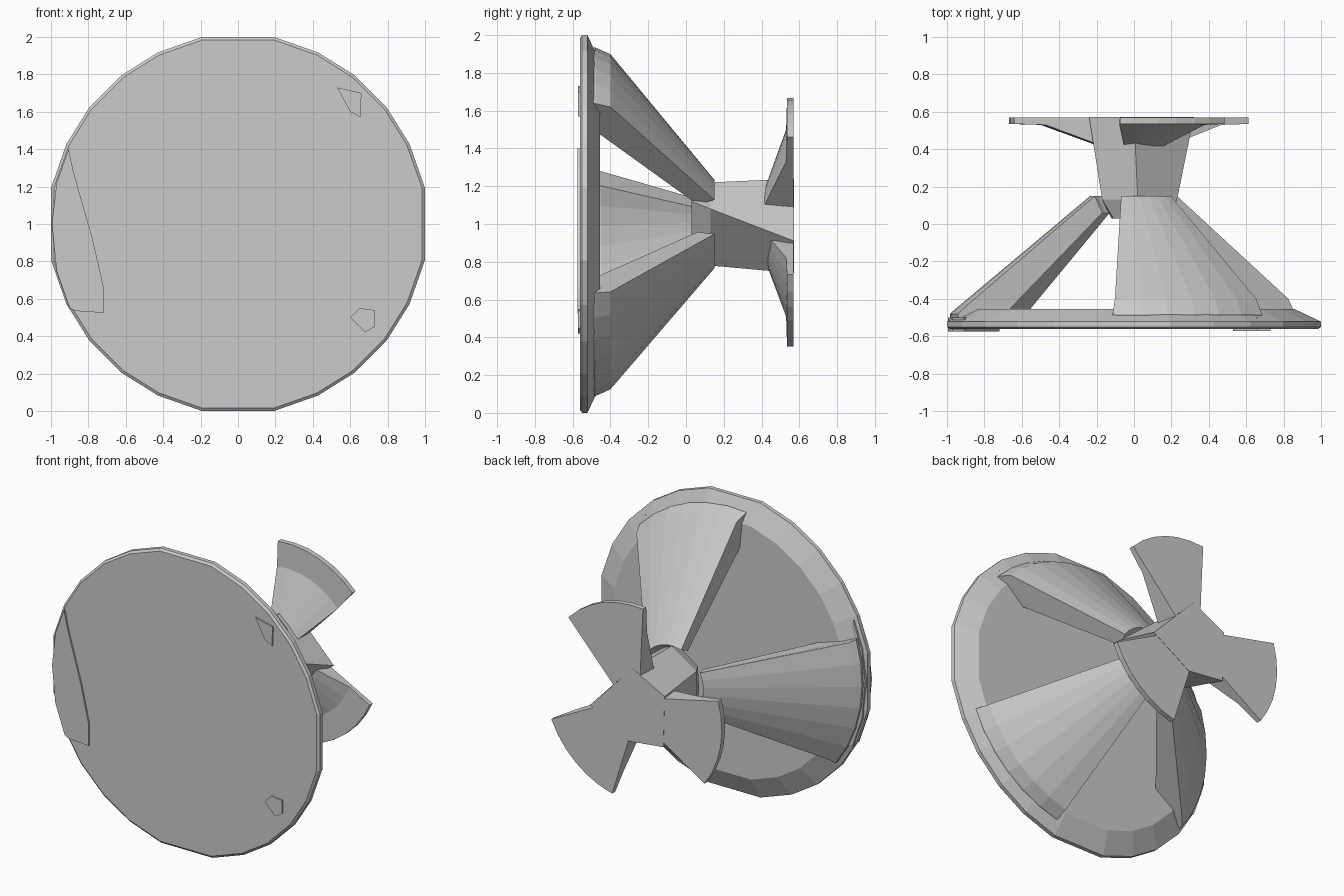
import bpy, bmesh, math

if "Cube" in bpy.data.objects:
    bpy.data.objects.remove(bpy.data.objects["Cube"])


def finish(name, bm):
    bmesh.ops.remove_doubles(bm, verts=bm.verts, dist=1e-5)
    bmesh.ops.recalc_face_normals(bm, faces=bm.faces)
    mesh = bpy.data.meshes.new(name)
    bm.to_mesh(mesh)
    bm.free()
    obj = bpy.data.objects.new(name, mesh)
    bpy.context.collection.objects.link(obj)
    return obj


def loft(name, rings, closed=False):
    """Skin equal-length closed rings and cap both ends."""
    bm = bmesh.new()
    vs = [[bm.verts.new(p) for p in ring] for ring in rings]
    n = len(rings[0])
    for a, b in zip(vs, vs[1:]):
        for i in range(n):
            j = (i + 1) % n
            bm.faces.new((a[i], a[j], b[j], b[i]))
    bm.faces.new(vs[0])
    bm.faces.new(vs[-1])
    return finish(name, bm)


def fan(name, centre, profile, steps=6):
    """Sweep an (r, y, half_angle) section around the y axis about a centre angle."""
    rings = []
    for i in range(steps + 1):
        t = 2 * i / steps - 1
        ring = []
        for r, y, half in profile:
            a = math.radians(centre + half * t)
            ring.append((r * math.cos(a), y, 1 + r * math.sin(a)))
        rings.append(ring)
    return loft(name, rings)


def slab(name, pts, y0, y1):
    return loft(name, [[(x, y, 1 + z) for x, z in pts] for y in (y0, y1)])


# Large front disc with chamfered back
corners = [(q * 90 + a, r) for q in range(4)
           for a, r in ((11, 1.018), (25, 1.012), (38, 1.01),
                        (52, 1.01), (65, 1.012), (79, 1.018))]


def disc_ring(scale, y):
    return [(scale * r * math.cos(math.radians(a)), y,
             1 + scale * r * math.sin(math.radians(a))) for a, r in corners]


loft("front_disc", [disc_ring(s, y) for s, y in
                    ((0.985, -0.562), (1, -0.55), (1, -0.522), (0.86, -0.455))])

# Three flared struts and three rear fan blades
for label, angle, extra in (("upper", 70, 0), ("left", 190, 0.05), ("lower", 310, 0)):
    fan(label + "_strut", angle, [
        (0.19, 0.06, 37), (0.235, 0.15, 37), (0.90 + extra, -0.40 - extra, 26.5),
        (0.935 + extra, -0.48, 27), (0.93 + extra, -0.53, 27), (0.71, -0.53, 27),
        (0.69, -0.45, 27)])
    fan(label + "_blade", angle, [
        (0.17, 0.41, 38), (0.50, 0.53, 29), (0.668, 0.535, 26.5),
        (0.668, 0.57, 26.5), (0.17, 0.57, 38)])

# Twisted, tapering hub joining struts to blades
back = [(0.32, -0.09), (0.0, 0.24), (-0.24, 0.116), (-0.23, -0.23), (0.04, -0.26)]
mid = [(0.23, 0.08), (0.02, 0.22), (-0.17, 0.10), (-0.17, -0.13), (0.05, -0.22)]
front = [(0.19, 0.12), (0.02, 0.17), (-0.11, 0.08), (-0.12, -0.08), (0.04, -0.14)]
loft("hub", [[(x, y, 1 + z) for x, z in sec]
             for sec, y in ((front, 0.03), (mid, 0.13), (back, 0.572))])

# Strut ends showing through the disc face
slab("left_lip", [(-0.905, 0.40), (-0.88, 0.28), (-0.78, -0.07), (-0.72, -0.33),
                  (-0.72, -0.475), (-0.87, -0.465), (-0.90, -0.45), (-0.97, -0.25),
                  (-0.995, 0), (-0.97, 0.22)], -0.574, -0.50)
slab("upper_lug", [(0.53, 0.73), (0.66, 0.70), (0.655, 0.57), (0.60, 0.60)], -0.572, -0.50)
slab("lower_lug", [(0.60, -0.50), (0.65, -0.45), (0.73, -0.46), (0.73, -0.55),
                   (0.68, -0.58)], -0.572, -0.50)
